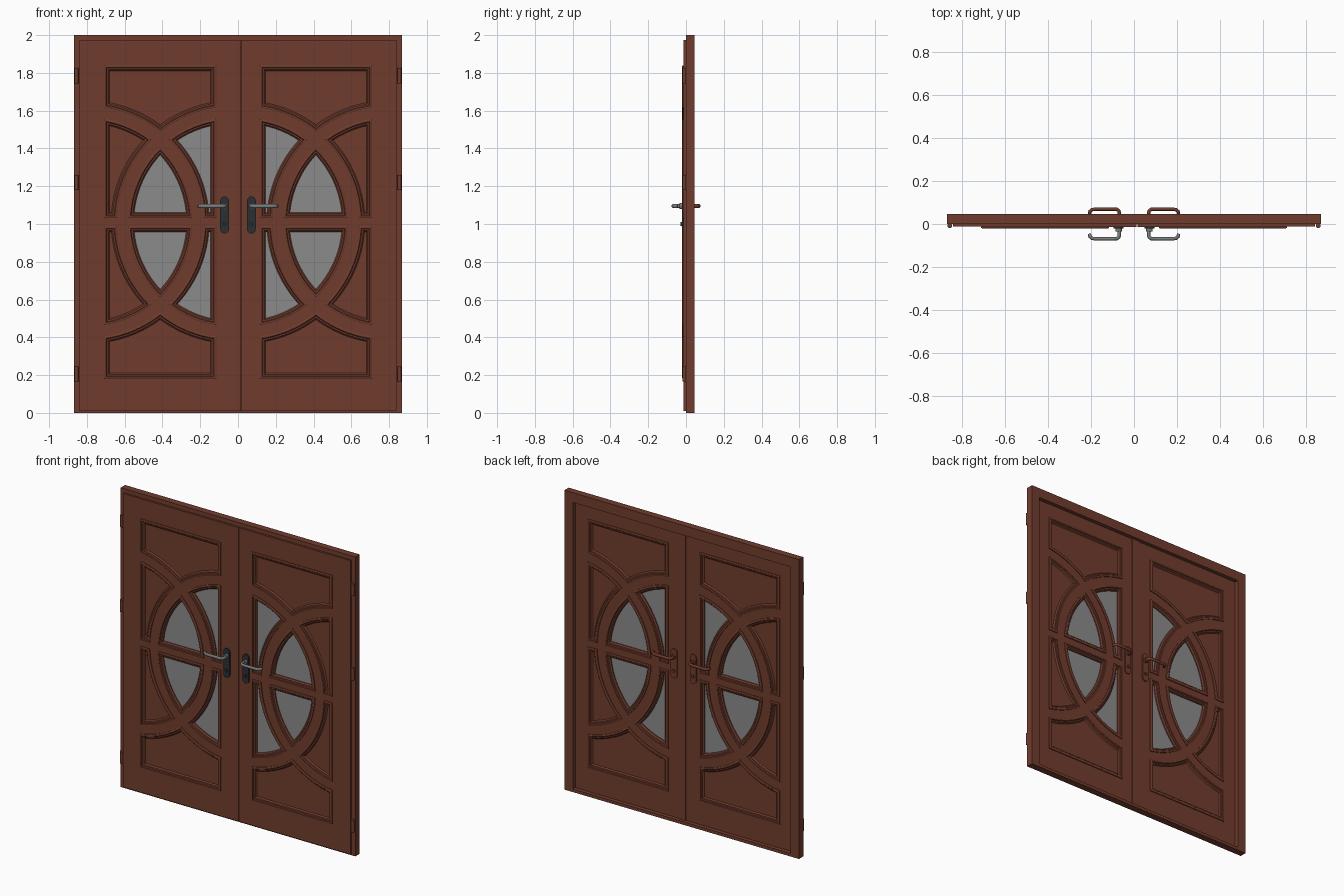
import bpy, bmesh, math
from mathutils import Matrix

if "Cube" in bpy.data.objects:
    bpy.data.objects.remove(bpy.data.objects["Cube"])

def material(name, rgb):
    m = bpy.data.materials.new(name)
    m.diffuse_color = (*rgb, 1)
    m.use_nodes = True
    m.node_tree.nodes["Principled BSDF"].inputs["Base Color"].default_value = m.diffuse_color
    return m

WOOD = material("brown_wood", (0.165, 0.046, 0.027))
GLASS = material("grey_glass", (0.26, 0.26, 0.26))
DARK = material("dark_plate", (0.025, 0.03, 0.034))
METAL = material("grey_metal", (0.2, 0.21, 0.21))

FRONT, BACK = -0.013, 0.02            # leaf faces in y
UC, VC, W, H = 0.412, 1.01, 0.297, 0.83   # patterned field: centre, half sizes
C, RO, RI, RAIL = 0.3825, 0.612, 0.552, 0.022  # arc centres, band radii, mid rail


def finish(name, bm, mats):
    bmesh.ops.remove_doubles(bm, verts=bm.verts, dist=1e-5)
    bmesh.ops.recalc_face_normals(bm, faces=bm.faces)
    me = bpy.data.meshes.new(name)
    bm.to_mesh(me)
    bm.free()
    for m in mats:
        me.materials.append(m)
    ob = bpy.data.objects.new(name, me)
    bpy.context.collection.objects.link(ob)
    return ob


def box(name, x0, x1, y0, y1, z0, z1, mat=WOOD):
    bm = bmesh.new()
    bmesh.ops.create_cube(bm, size=1)
    for v in bm.verts:
        v.co = ((x0 + x1) / 2 + v.co.x * (x1 - x0), (y0 + y1) / 2 + v.co.y * (y1 - y0),
                (z0 + z1) / 2 + v.co.z * (z1 - z0))
    return finish(name, bm, [mat])


def curve_mesh(name, cu, mat, matrix, smooth=False):
    tmp = bpy.data.objects.new("tmp", cu)
    bpy.context.collection.objects.link(tmp)
    bpy.context.view_layer.update()
    me = bpy.data.meshes.new_from_object(tmp)
    bpy.data.objects.remove(tmp)
    me.transform(matrix)
    bm = bmesh.new()
    bm.from_mesh(me)
    for f in bm.faces:
        f.smooth = smooth
        f.material_index = 0
    return finish(name, bm, [mat])


def add_poly(cu, pts, cyclic):
    sp = cu.splines.new('POLY')
    sp.points.add(len(pts) - 1)
    for p, q in zip(sp.points, pts):
        p.co = (*q, 0, 1) if len(q) == 2 else (*q, 1)
    sp.use_cyclic_u = cyclic


def slab(name, loops, y0, y1, mat=WOOD):
    """Flat plate in x/z with holes, between y0 and y1."""
    cu = bpy.data.curves.new(name, 'CURVE')
    cu.dimensions, cu.fill_mode, cu.extrude = '2D', 'BOTH', (y1 - y0) / 2
    for pts in loops:
        add_poly(cu, pts, True)
    m = Matrix.Translation((0, (y0 + y1) / 2, 0)) @ Matrix.Rotation(math.pi / 2, 4, 'X')
    return curve_mesh(name, cu, mat, m)


def cylinder(name, r, depth, loc, axis, mat):
    bm = bmesh.new()
    rot = Matrix.Rotation(math.pi / 2, 4, 'X') if axis == 'y' else Matrix()
    bmesh.ops.create_cone(bm, cap_ends=True, segments=20, radius1=r, radius2=r, depth=depth,
                          matrix=Matrix.Translation(loc) @ rot)
    return finish(name, bm, [mat])


def arc(cu, r, p, q, n=18):
    a = math.atan2(p[1], p[0] - cu)
    b = math.atan2(q[1], q[0] - cu)
    return [(cu + r * math.cos(a + (b - a) * i / n), r * math.sin(a + (b - a) * i / n))
            for i in range(n)]


def cell(kind, d):
    """Outline of one upper panel opening, shrunk by d."""
    ro, ri, t, w = RO + d, RI - d, RAIL + d, W - d
    if kind == "top":
        v = math.sqrt(ro**2 - (C - w)**2)
        x = (0, math.sqrt(ro**2 - C**2))
        return ([(-w, H - d)] + arc(-C, ro, (-w, v), x) + arc(C, ro, x, (w, v))
                + [(w, v), (w, H - d)])
    if kind == "centre":
        x = (0, math.sqrt(ri**2 - C**2))
        e = math.sqrt(ri**2 - t**2) - C
        return arc(C, ri, x, (-e, t)) + [(-e, t)] + arc(-C, ri, (e, t), x)
    u = (ri**2 - ro**2) / (4 * C)
    p = (u, math.sqrt(ri**2 - (u + C)**2))
    q = (C - math.sqrt(ro**2 - t**2), t)
    l = (-w, math.sqrt(ri**2 - (C - w)**2))
    pts = arc(-C, ri, l, p) + arc(C, ro, p, q) + [q, (-w, t)]
    return pts if kind == "outer" else [(-a, b) for a, b in pts]


def placed(kind, d, side, sv):
    # side -1 = left leaf, +1 = right leaf
    return [(-side * (u - UC), VC + sv * v) for u, v in cell(kind, d)]


# moulding profile: (inset, y)
PROFILE = [(0, FRONT + 0.003), (0, -0.018), (0.004, -0.02), (0.011, -0.02),
           (0.015, -0.015), (0.023, -0.014), (0.03, -0.006)]


def panel(name, kind, side, sv):
    glass = kind in ("centre", "inner")
    bm = bmesh.new()
    for back in (False, True):
        rings = []
        for d, y in PROFILE + ([(0.03, 0.001)] if glass else []):
            yy = FRONT + BACK - y if back else y
            rings.append([bm.verts.new((x, yy, z)) for x, z in placed(kind, d, side, sv)])
        n = len(rings[0])
        for a, b in zip(rings, rings[1:]):
            for i in range(n):
                j = (i + 1) % n
                bm.faces.new((a[i], a[j], b[j], b[i]))
        f = bm.faces.new(rings[-1])
        f.material_index = 1 if glass else 0
    return finish(name, bm, [WOOD, GLASS])


def rect(x0, x1, z0, z1):
    return [(x0, z0), (x1, z0), (x1, z1), (x0, z1)]


# Frame
for s, n in ((-1, "left"), (1, "right")):
    xs = sorted((s * 0.805, s * 0.867))
    box(n + "_jamb", *xs, 0, 0.046, 0, 2)
box("frame_head", -0.806, 0.806, 0, 0.046, 1.935, 2)
box("frame_sill", -0.806, 0.806, 0, 0.046, 0, 0.02)

KINDS = ("top", "outer", "centre", "inner")
for s, n in ((-1, "left"), (1, "right")):
    # Leaf slab with openings, and its outer stile
    x0, x1 = (-0.71, 0.012) if s < 0 else (0.016, 0.71)
    holes = [placed(k, 0, s, sv) for k in KINDS for sv in (1, -1)]
    slab(n + "_leaf", [rect(x0, x1, 0.01, 1.973)] + holes, FRONT, BACK)
    box(n + "_outer_stile", *sorted((s * 0.71, s * 0.84)), FRONT + 0.001, BACK - 0.001, 0.01, 1.973)
    # Moulded panels and glass
    for k in KINDS:
        for sv, t in ((1, "upper"), (-1, "lower")):
            panel(f"{n}_{t}_{k}_panel", k, s, sv)
    # Hinges
    for z in (0.205, 1.22, 1.785):
        cylinder(n + "_hinge", 0.011, 0.08, (s * 0.855, -0.008, z), 'z', WOOD)
    # Handles: front in metal, back in wood colour
    for b, where in ((1, "front"), (-1, "back")):
        face = FRONT if b > 0 else BACK
        pm, lm = (DARK, METAL) if b > 0 else (WOOD, WOOD)
        cx, r = s * 0.071, 0.023
        caps = [(cx + r * math.cos(a), zc + r * math.sin(a))
                for zc, a0 in ((1.123, 0), (0.973, math.pi))
                for a in [a0 + math.pi * i / 12 for i in range(13)]]
        slab(f"{n}_{where}_handle_plate", [caps], *sorted((face + b * 0.002, face - b * 0.008)), pm)
        cylinder(f"{n}_{where}_key_cylinder", 0.01, 0.016, (cx, face - b * 0.008, 1.0), 'y', pm)
        cylinder(f"{n}_{where}_handle_collar", 0.016, 0.02, (cx, face - b * 0.012, 1.095), 'y', lm)
        cu = bpy.data.curves.new("lever", 'CURVE')
        cu.dimensions, cu.bevel_depth, cu.bevel_resolution = '3D', 0.008, 3
        cu.use_fill_caps = True
        path = [(0.068, abs(face)), (0.068, 0.052), (0.071, 0.062), (0.08, 0.068), (0.1, 0.069),
                (0.18, 0.069), (0.196, 0.066), (0.204, 0.059), (0.207, 0.045)]
        add_poly(cu, [(s * x, -b * y, 0) for x, y in path], False)
        curve_mesh(f"{n}_{where}_lever", cu, lm,
                   Matrix.Translation((0, 0, 1.095)) @ Matrix.Diagonal((1, 1, 1.3, 1)), True)

# Cover strip over the meeting seam at the back
box("back_cover_strip", -0.015, 0.033, BACK - 0.002, BACK + 0.006, 0.02, 1.935)
